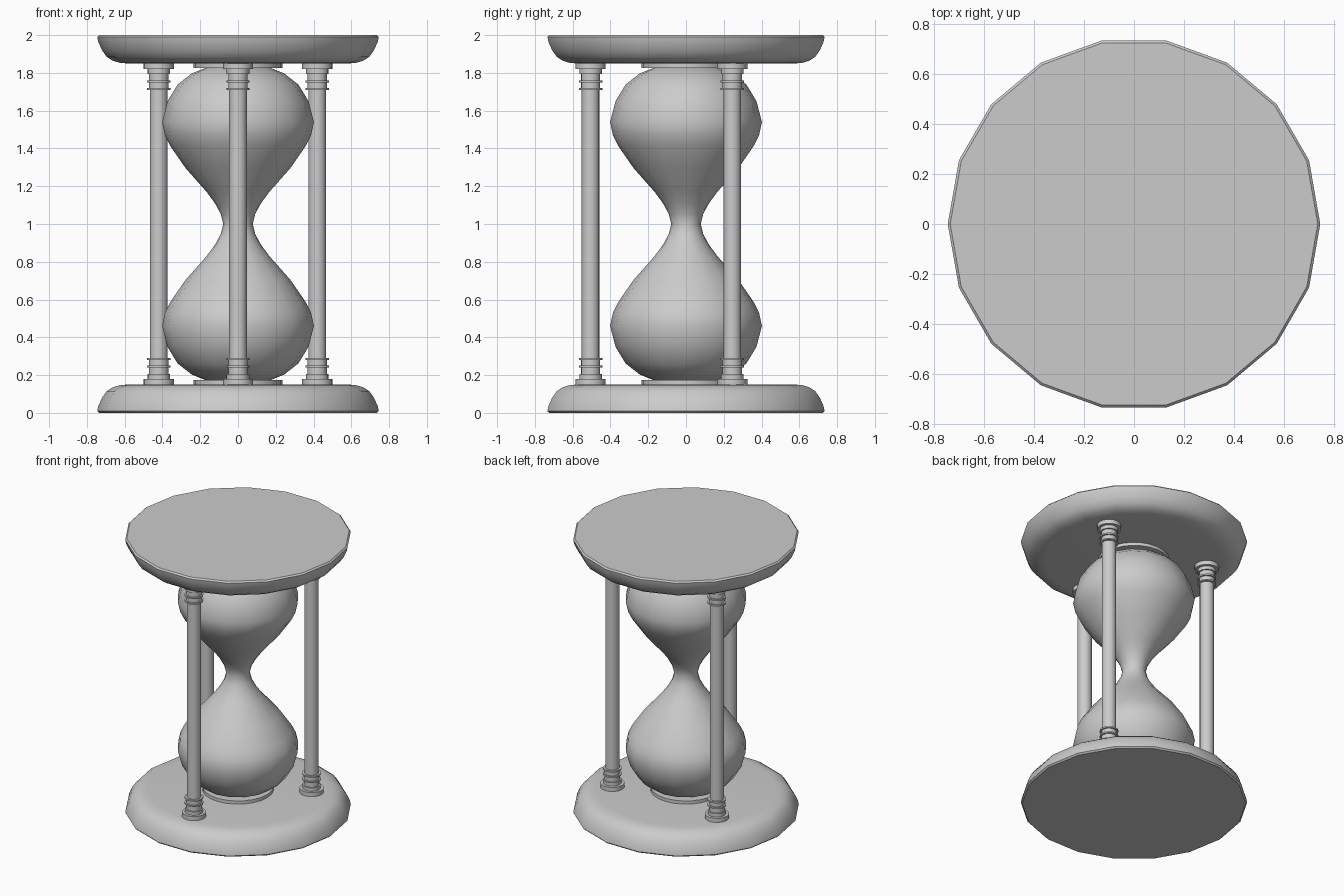
import bpy
import bmesh
from math import cos, sin, pi, radians

if "Cube" in bpy.data.objects:
    bpy.data.objects.remove(bpy.data.objects["Cube"])

MID = 1.0  # mirror height of the whole hourglass


def lathe(name, profile, sides, x=0, y=0, angle=35):
    """Spin (radius, z) points about a vertical axis, capping both ends."""
    bm = bmesh.new()
    rings = [[bm.verts.new((x + r * cos(2 * pi * i / sides),
                            y + r * sin(2 * pi * i / sides), z))
              for i in range(sides)] for r, z in profile]
    for a, b in zip(rings, rings[1:]):
        for i in range(sides):
            j = (i + 1) % sides
            bm.faces.new((a[i], a[j], b[j], b[i]))
    bm.faces.new(rings[0])
    bm.faces.new(rings[-1])
    bmesh.ops.recalc_face_normals(bm, faces=bm.faces)
    mesh = bpy.data.meshes.new(name)
    bm.to_mesh(mesh)
    bm.free()
    obj = bpy.data.objects.new(name, mesh)
    bpy.context.collection.objects.link(obj)
    bpy.ops.object.select_all(action='DESELECT')
    obj.select_set(True)
    bpy.context.view_layer.objects.active = obj
    bpy.ops.object.shade_smooth_by_angle(angle=radians(angle))
    return obj


def flip(profile):
    """Mirror a profile to the other end of the hourglass."""
    return [(r, 2 * MID - z) for r, z in reversed(profile)]


# End plates with a rounded inner edge
plate = [(0.735, 0), (0.745, 0.01), (0.74, 0.035), (0.72, 0.08),
         (0.695, 0.115), (0.665, 0.135), (0.625, 0.147), (0.585, 0.15)]
lathe("bottom_plate", plate, 18)
lathe("top_plate", flip(plate), 18)

# Collars that hold the glass
collar = [(0.235, 0.145), (0.235, 0.173)]
lathe("bottom_collar", collar, 24)
lathe("top_collar", flip(collar), 24)

# Glass: two bulbs joined at a narrow neck
bulb = [(0.15, 0.168), (0.17, 0.173), (0.245, 0.203), (0.32, 0.262),
        (0.373, 0.35), (0.402, 0.46), (0.387, 0.53), (0.36, 0.585),
        (0.277, 0.705), (0.166, 0.83), (0.122, 0.89), (0.092, 0.945)]
lathe("glass", bulb + [(0.078, MID)] + flip(bulb), 16, angle=60)

# Three turned posts with flanges and thin rings at both ends
post = [(0.08, 0.145), (0.08, 0.18), (0.06, 0.18), (0.06, 0.205),
        (0.051, 0.205), (0.051, 0.24), (0.062, 0.24), (0.062, 0.25),
        (0.051, 0.25), (0.051, 0.28), (0.062, 0.28), (0.062, 0.29),
        (0.047, 0.29)]
for name, x, y in (("front_post", 0, -0.505),
                   ("back_left_post", -0.42, 0.245),
                   ("back_right_post", 0.42, 0.245)):
    lathe(name, post + flip(post), 16, x, y)
